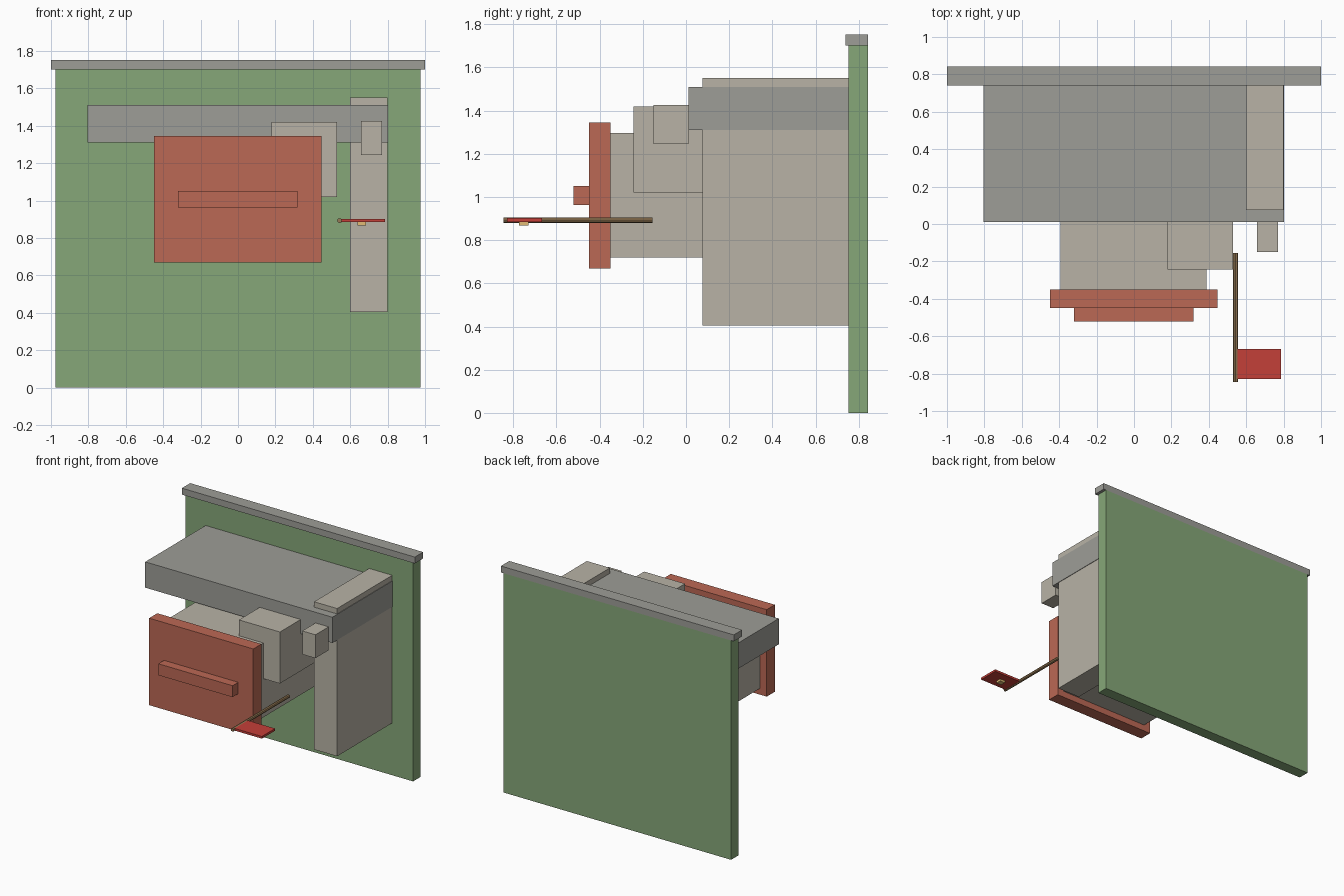
import bpy
import math

if "Cube" in bpy.data.objects:
    bpy.data.objects.remove(bpy.data.objects["Cube"])


def material(name, rgb):
    m = bpy.data.materials.new(name)
    m.diffuse_color = (*rgb, 1)
    m.use_nodes = True
    m.node_tree.nodes["Principled BSDF"].inputs["Base Color"].default_value = m.diffuse_color
    return m


GREEN = material("wall_green", (0.24, 0.39, 0.19))
RED = material("panel_red", (0.50, 0.14, 0.09))
FLAG = material("flag_red", (0.55, 0.05, 0.04))
WOOD = material("wood", (0.30, 0.19, 0.09))
GOLD = material("gold", (0.75, 0.50, 0.18))
STONE = material("pale_stone", (0.48, 0.45, 0.38))
SLATE = material("slate", (0.34, 0.34, 0.31))


def box(name, x, y, z, mat):
    """Box from (min, max) ranges on each axis."""
    bpy.ops.mesh.primitive_cube_add(size=1, location=[sum(r) / 2 for r in (x, y, z)])
    ob = bpy.context.object
    ob.name = name
    ob.scale = [r[1] - r[0] for r in (x, y, z)]
    bpy.ops.object.transform_apply(location=False, rotation=False, scale=True)
    ob.data.materials.append(mat)
    return ob


# Back wall and its cap
box("back_wall", (-0.977, 0.977), (0.752, 0.842), (0, 1.702), GREEN)
box("wall_cap", (-1, 1), (0.74, 0.842), (1.702, 1.752), SLATE)

# Overhanging slab and side pillar
box("shelf_slab", (-0.805, 0.802), (0.012, 0.752), (1.31, 1.51), SLATE)
box("side_pillar", (0.6, 0.798), (0.076, 0.752), (0.405, 1.552), STONE)

# Main body and smaller blocks
box("main_body", (-0.392, 0.388), (-0.35, 0.752), (0.72, 1.297), STONE)
box("side_block", (0.178, 0.53), (-0.243, 0.3), (1.02, 1.42), STONE)
box("small_block", (0.657, 0.77), (-0.15, 0.012), (1.245, 1.427), STONE)

# Front panel with grip bar
box("front_panel", (-0.448, 0.446), (-0.45, -0.35), (0.67, 1.345), RED)
box("grip_bar", (-0.32, 0.317), (-0.52, -0.45), (0.963, 1.052), RED)

# Flag arm, flag and stud
bpy.ops.mesh.primitive_cylinder_add(vertices=8, radius=0.013, depth=0.69,
                                    location=(0.543, -0.5, 0.893),
                                    rotation=(math.pi / 2, 0, 0))
arm = bpy.context.object
arm.name = "flag_arm"
arm.data.materials.append(WOOD)
box("flag", (0.552, 0.786), (-0.83, -0.668), (0.885, 0.902), FLAG)
box("flag_stud", (0.64, 0.685), (-0.773, -0.73), (0.868, 0.886), GOLD)
